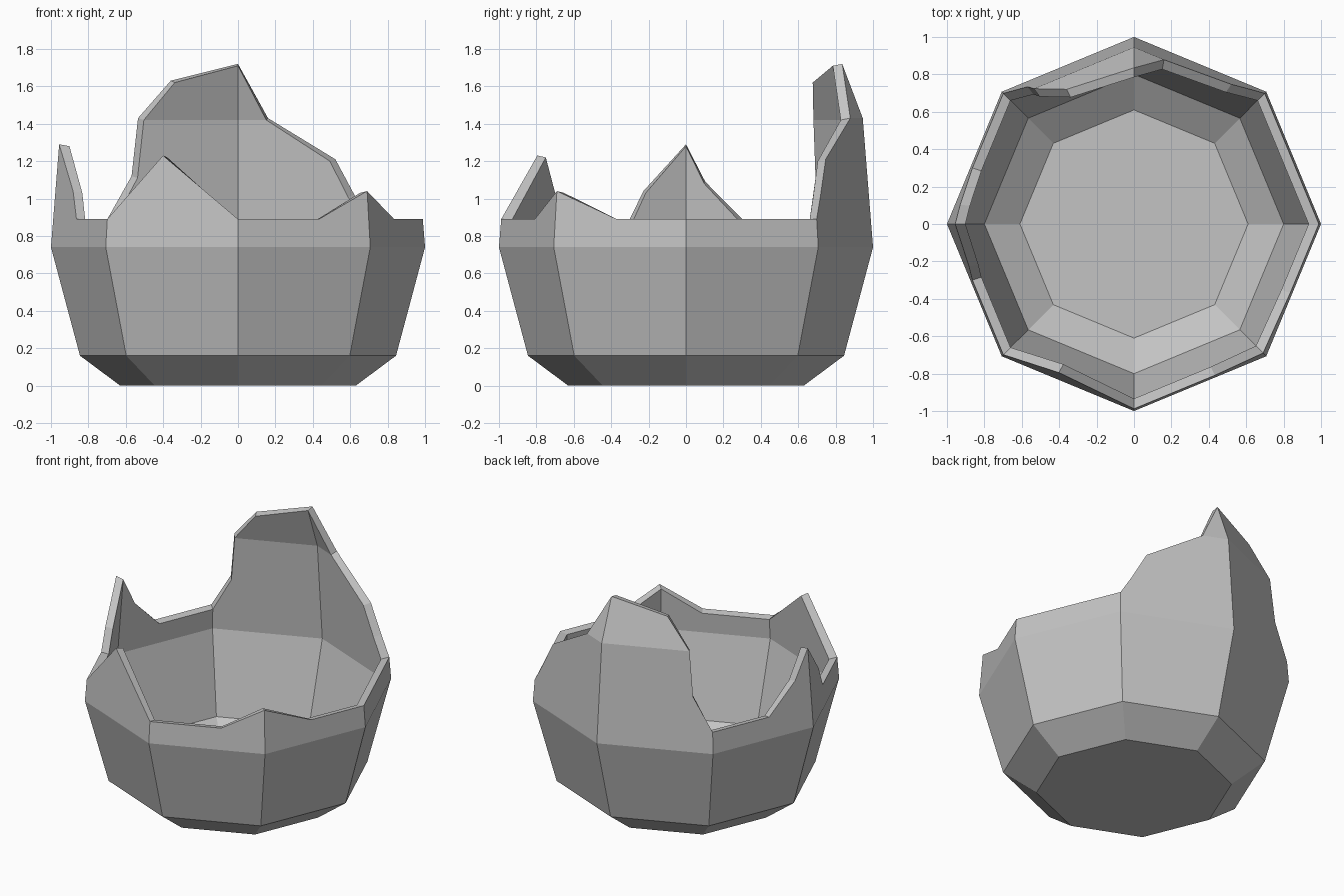
import bpy, bmesh, math
from mathutils import Vector

cube = bpy.data.objects.get("Cube")
if cube:
    bpy.data.objects.remove(cube, do_unlink=True)

SIDES = 8
# Wall profiles as (radius, height)
OUTER = [(0.63, 0), (0.845, 0.16), (1.0, 0.74), (0.945, 1.43), (0.835, 1.72)]
INNER = [(0.61, 0.05), (0.80, 0.18), (0.945, 0.74), (0.89, 1.42), (0.785, 1.71)]
# Broken rim as (corner number + fraction along the side, height)
RIM = [(0, 0.89), (1, 0.89), (1.1, 1.02), (1.235, 1.21), (1.76, 1.43),
       (2, 1.72), (2.585, 1.63), (2.8, 1.43), (2.83, 1.12), (3, 0.89),
       (3.57, 0.89), (3.85, 1.09), (4, 1.29), (4.33, 1.04), (4.43, 0.89),
       (5, 0.89), (5.41, 1.23), (6, 0.89), (6.62, 0.89), (7, 1.04), (7.47, 0.89)]


def corner(i):
    a = math.tau * i / SIDES
    return Vector((math.cos(a), math.sin(a), 0))


def radius(profile, z):
    for (r0, z0), (r1, z1) in zip(profile, profile[1:]):
        if z <= z1 + 1e-6:
            return r0 + (r1 - r0) * (z - z0) / (z1 - z0)
    return profile[-1][0]


def add_wall(bm, profile, drop):
    """Faceted wall clipped at the broken rim, closed by a floor."""
    columns = []
    for u, rim in RIM:
        k = int(u)
        direction = corner(k).lerp(corner(k + 1), u - k)
        heights = [min(z, rim - drop) for r, z in profile]
        columns.append([bm.verts.new(direction * radius(profile, z) + Vector((0, 0, z)))
                        for z in heights])
    for a, b in zip(columns, columns[1:] + columns[:1]):
        for j in range(len(profile) - 1):
            bm.faces.new((a[j], b[j], b[j + 1], a[j + 1]))
    bm.faces.new([c[0] for c in columns])
    return [c[-1] for c in columns]


# Cracked bowl: outer wall, inner wall and the strip along the break
bm = bmesh.new()
outer_rim = add_wall(bm, OUTER, 0)
inner_rim = add_wall(bm, INNER, 0.01)
for i in range(len(RIM)):
    j = (i + 1) % len(RIM)
    bm.faces.new((outer_rim[i], outer_rim[j], inner_rim[j], inner_rim[i]))

bmesh.ops.remove_doubles(bm, verts=bm.verts[:], dist=0.0005)
bmesh.ops.dissolve_degenerate(bm, edges=bm.edges[:], dist=0.0005)
bmesh.ops.dissolve_limit(bm, angle_limit=0.01, verts=bm.verts[:], edges=bm.edges[:])
bmesh.ops.recalc_face_normals(bm, faces=bm.faces[:])

mesh = bpy.data.meshes.new("cracked_bowl")
bm.to_mesh(mesh)
bm.free()
bowl = bpy.data.objects.new("cracked_bowl", mesh)
bpy.context.collection.objects.link(bowl)

grey = bpy.data.materials.new("shell_grey")
grey.use_nodes = True
colour = (0.55, 0.55, 0.55, 1)
grey.diffuse_color = colour
grey.node_tree.nodes["Principled BSDF"].inputs["Base Color"].default_value = colour
mesh.materials.append(grey)
